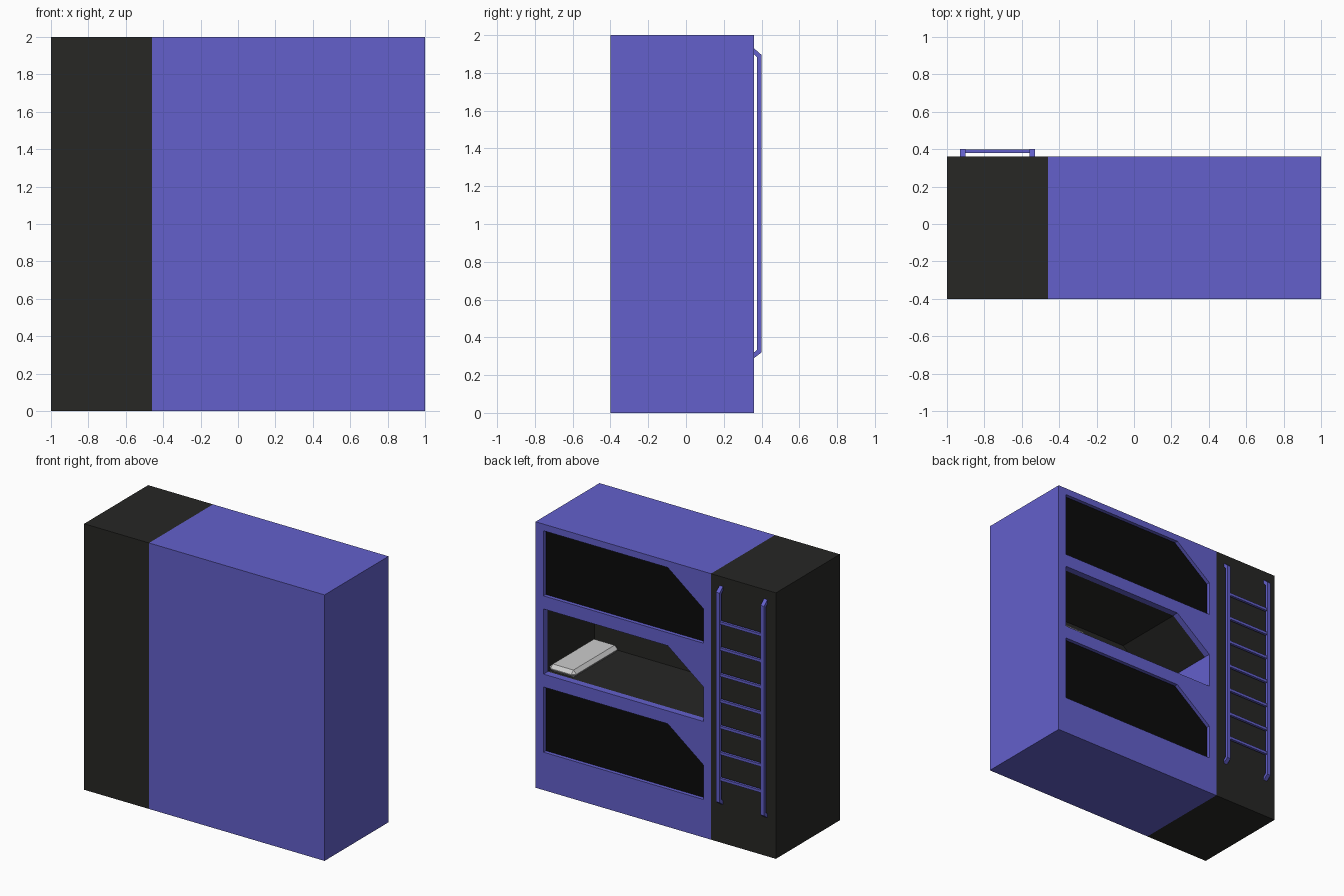
import bpy, bmesh

if "Cube" in bpy.data.objects:
    bpy.data.objects.remove(bpy.data.objects["Cube"])

X0, X1, SEAM = -1.0, 1.0, -0.46
Y0, Y1 = -0.40, 0.36
LEVELS = (0.285, 0.872, 1.46)     # bottom of each bunk opening
INNER_Y = -0.24                   # rear wall of the open bunk


def material(name, rgb):
    m = bpy.data.materials.new(name)
    m.diffuse_color = (*rgb, 1)
    m.use_nodes = True
    m.node_tree.nodes["Principled BSDF"].inputs["Base Color"].default_value = m.diffuse_color
    return m


BLUE = material("blue_paint", (0.125, 0.117, 0.60))
BLACK = material("black_trim", (0.020, 0.020, 0.018))
DARK = material("curtain_black", (0.003, 0.003, 0.003))


def finish(bm, name, mat=None, outward=True):
    if outward:
        bmesh.ops.recalc_face_normals(bm, faces=bm.faces)
    me = bpy.data.meshes.new(name)
    bm.to_mesh(me)
    bm.free()
    ob = bpy.data.objects.new(name, me)
    bpy.context.collection.objects.link(ob)
    if mat:
        me.materials.append(mat)
    return ob


def prism(name, pts, vec, mat=None):
    """Extrude a closed 3D outline along vec into a solid."""
    bm = bmesh.new()
    face = bm.faces.new([bm.verts.new(p) for p in pts])
    ext = bmesh.ops.extrude_face_region(bm, geom=[face], use_keep_orig=True)
    verts = [g for g in ext["geom"] if isinstance(g, bmesh.types.BMVert)]
    bmesh.ops.translate(bm, verts=verts, vec=vec)
    return finish(bm, name, mat)


def box(name, lo, hi, mat=None, bevel=0):
    (ax, ay, az), (bx, by, bz) = lo, hi
    ob = prism(name, [(ax, ay, az), (bx, ay, az), (bx, by, az), (ax, by, az)],
               (0, 0, bz - az), mat)
    if bevel:
        mod = ob.modifiers.new("bevel", "BEVEL")
        mod.width, mod.segments = bevel, 1
    return ob


def opening(z, y, inset=0.0):
    """Bunk opening outline with one clipped upper corner."""
    return [(x, y, z + h) for x, h in (
        (-0.396 + inset, inset), (0.933 - inset, inset), (0.933 - inset, 0.49 - inset),
        (-0.10, 0.49 - inset), (-0.396 + inset, 0.26 - inset))]


# Main cabinet with three bunk openings cut into the back
cabinet = box("bunk_cabinet", (SEAM, Y0, 0), (X1, Y1, 2), BLUE)
for i, z in enumerate(LEVELS):
    depth_y = INNER_Y - 0.01 if i == 1 else Y1 - 0.05
    cutter = prism("opening_cutter", opening(z, depth_y), (0, 0.6 + Y1 - depth_y, 0), BLUE)
    mod = cabinet.modifiers.new("opening", "BOOLEAN")
    mod.operation, mod.solver, mod.object = "DIFFERENCE", "EXACT", cutter
    cutter.hide_render = True
    cutter.hide_set(True)

# Curtains closing the top and bottom bunks
for name, z in (("lower_curtain", LEVELS[0]), ("upper_curtain", LEVELS[2])):
    prism(name, opening(z, Y1 - 0.05), (0, 0.022, 0), DARK)

# Dark lining of the open middle bunk (foot wall stays blue)
bm = bmesh.new()
front = [bm.verts.new(p) for p in opening(LEVELS[1], Y1 - 0.045, 0.003)]
rear = [bm.verts.new(p) for p in opening(LEVELS[1], INNER_Y, 0.003)]
for i in range(4):
    bm.faces.new((front[i], front[i + 1], rear[i + 1], rear[i]))
bm.faces.new(rear[::-1])
bmesh.ops.recalc_face_normals(bm, faces=bm.faces)
bm.faces.ensure_lookup_table()
bm.normal_update()
if bm.faces[0].normal.z < 0:
    bmesh.ops.reverse_faces(bm, faces=bm.faces)
finish(bm, "bunk_lining", BLACK, outward=False)

# Pillow at the head of the middle bunk
box("pillow", (0.705, -0.22, LEVELS[1] + 0.004), (0.927, 0.32, LEVELS[1] + 0.06), None, 0.025)

# Black ladder bay
box("ladder_bay", (X0, Y0, 0), (SEAM, Y1, 2), BLACK)

# Ladder rails with bent ends, and rungs
RAIL = [(Y1, 1.93), (0.40, 1.895), (0.40, 0.32), (Y1, 0.29),
        (Y1, 0.32), (0.377, 0.335), (0.377, 1.88), (Y1, 1.90)]
for name, x in (("ladder_rail_outer", -0.93), ("ladder_rail_inner", -0.56)):
    prism(name, [(x, y, z) for y, z in RAIL], (0.03, 0, 0), BLUE)
for i in range(7):
    z = 0.495 + i * 0.196
    box(f"ladder_rung_{i + 1}", (-0.905, 0.379, z - 0.01), (-0.555, 0.398, z + 0.01), BLUE)
